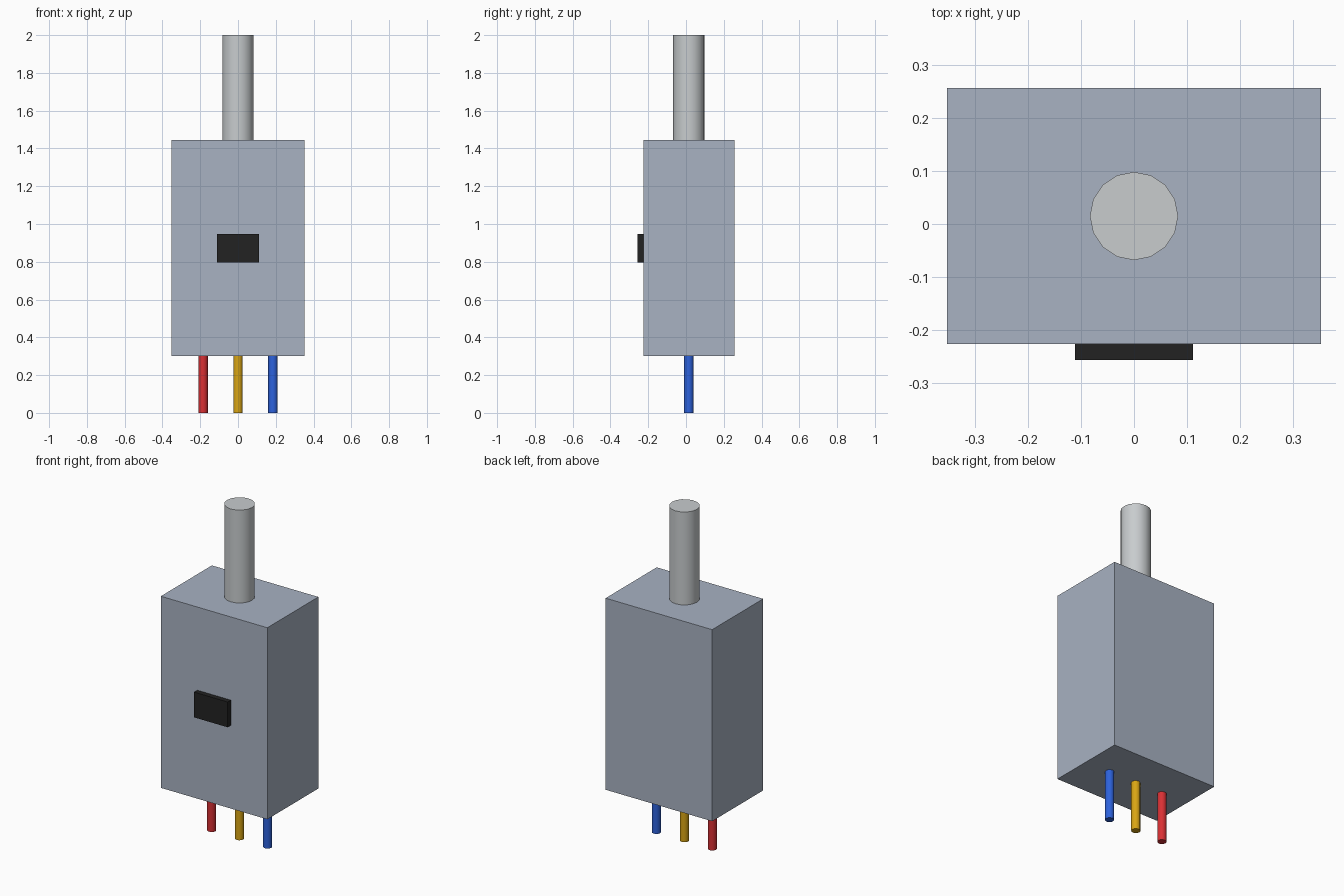
import bpy
import math

cube = bpy.data.objects.get("Cube")
if cube:
    bpy.data.objects.remove(cube, do_unlink=True)


def linear(c):
    c /= 255
    return c / 12.92 if c <= 0.04045 else ((c + 0.055) / 1.055) ** 2.4


def material(name, *rgb):
    colour = [linear(c) for c in rgb] + [1.0]
    mat = bpy.data.materials.new(name)
    mat.use_nodes = True
    mat.diffuse_color = colour
    for node in mat.node_tree.nodes:
        if node.type == "BSDF_PRINCIPLED":
            node.inputs["Base Color"].default_value = colour
    return mat


def box(name, low, high, mat):
    centre = [(a + b) / 2 for a, b in zip(low, high)]
    bpy.ops.mesh.primitive_cube_add(size=1, location=centre)
    obj = bpy.context.object
    obj.name = name
    obj.scale = [b - a for a, b in zip(low, high)]
    bpy.ops.object.transform_apply(location=False, rotation=False, scale=True)
    obj.data.materials.append(mat)


def rod(name, x, radius, bottom, top, sides, mat):
    bpy.ops.mesh.primitive_cylinder_add(
        vertices=sides, radius=radius, depth=top - bottom,
        location=(x, AXIS_Y, (bottom + top) / 2))
    obj = bpy.context.object
    obj.name = name
    obj.data.materials.append(mat)
    bpy.ops.object.shade_smooth_by_angle(angle=math.radians(50))


AXIS_Y = 0.015
BASE, LID, TOP = 0.30, 1.445, 2.0

# Housing and the raised plate on its front
box("housing", (-0.352, -0.226, BASE), (0.352, 0.256, LID),
    material("blue grey", 168, 178, 194))
box("front_plate", (-0.111, -0.256, 0.797), (0.111, -0.226, 0.948),
    material("black", 34, 34, 34))

# Output shaft
rod("shaft", 0, 0.083, LID, TOP, 16, material("light grey", 200, 204, 206))

# Three wires under the housing
wires = (("right_wire", -0.185, material("red", 217, 48, 52)),
         ("middle_wire", 0, material("yellow", 217, 165, 20)),
         ("left_wire", 0.185, material("blue", 45, 98, 220)))
for name, x, mat in wires:
    rod(name, x, 0.025, 0, BASE, 12, mat)
